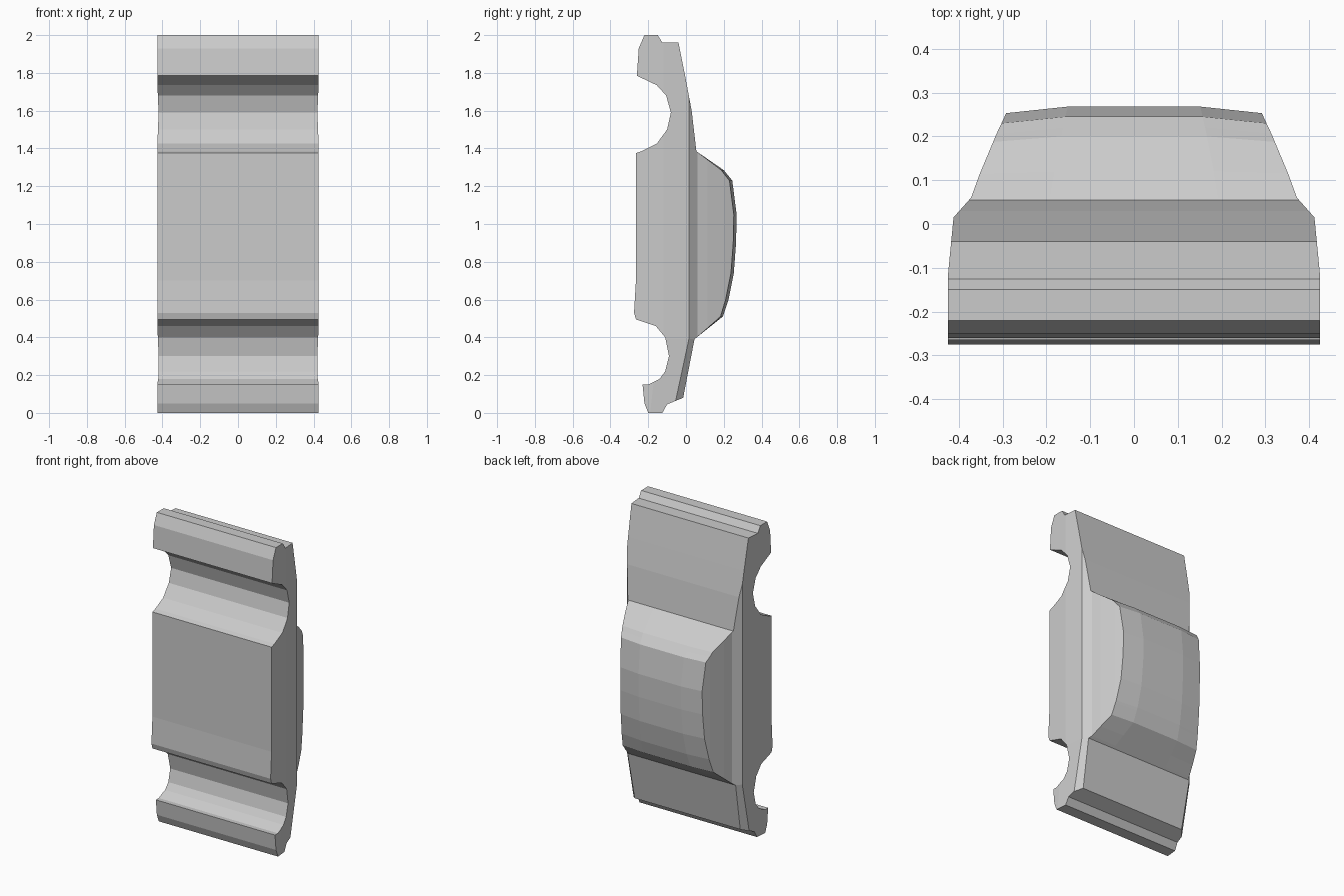
import bpy, bmesh
from mathutils import Vector

cube = bpy.data.objects.get("Cube")
if cube:
    bpy.data.objects.remove(cube, do_unlink=True)

HALF = 0.425

# Car silhouette (y, z): nose at the top, tail on the ground
NOSE = [(-0.22, 2), (-0.15, 2), (-0.125, 1.96), (-0.04, 1.96)]
HOOD = [(0, 1.76), (0.03, 1.6), (0.055, 1.385)]
CABIN = [(0.2, 1.285), (0.245, 1.23), (0.268, 1.05), (0.265, 0.9),
         (0.253, 0.74), (0.225, 0.6), (0.195, 0.51), (0.045, 0.39)]
TAIL = [(0.012, 0.22), (-0.015, 0.08), (-0.1, 0.045), (-0.125, 0), (-0.2, 0), (-0.22, 0.05), (-0.23, 0.15)]
REAR_ARCH = [(-0.2, 0.15), (-0.14, 0.18), (-0.11, 0.22), (-0.09, 0.3), (-0.11, 0.4), (-0.16, 0.46), (-0.265, 0.495)]
FLOOR = [(-0.275, 0.53), (-0.265, 0.7), (-0.265, 1.375)]
FRONT_ARCH = [(-0.235, 1.385), (-0.155, 1.425), (-0.1, 1.5), (-0.08, 1.59), (-0.105, 1.68),
              (-0.155, 1.735), (-0.26, 1.785), (-0.25, 1.93)]

# Half width of the body at each height above the floor (y, half width)
SIDES = [(-0.12, HALF), (0.015, 0.412), (0.06, 0.372), (0.12, 0.352), (0.22, 0.314), (0.27, 0.291)]


def half_width(y):
    if y <= SIDES[0][0]:
        return HALF
    for (y0, w0), (y1, w1) in zip(SIDES, SIDES[1:]):
        if y <= y1:
            return w0 + (w1 - w0) * (y - y0) / (y1 - y0)
    return SIDES[-1][1]


def shoulder_drop(z):
    # The shoulder crease follows the falling rear deck
    return 0.07 * min(1, max(0, (0.39 - z) / 0.31))


def cut(bm, point, normal):
    geom = bm.verts[:] + bm.edges[:] + bm.faces[:]
    bmesh.ops.bisect_plane(bm, geom=geom, plane_co=point, plane_no=normal, dist=1e-5)


bm = bmesh.new()
outline = NOSE + HOOD + CABIN + TAIL + REAR_ARCH + FLOOR + FRONT_ARCH
side = bm.faces.new([bm.verts.new((-HALF, y, z)) for y, z in outline])
swept = bmesh.ops.extrude_face_region(bm, geom=[side])
bmesh.ops.translate(bm, vec=(2 * HALF, 0, 0),
                    verts=[v for v in swept["geom"] if isinstance(v, bmesh.types.BMVert)])

# Crease lines on the sides and along the crowned roof
for x in (-0.22, 0.22):
    cut(bm, (x, 0, 0), (1, 0, 0))
cut(bm, (0, 0, 0.39), (0, 0, 1))
for v in bm.verts:
    v.co.y += shoulder_drop(v.co.z)
for y, _ in SIDES[:-1]:
    cut(bm, (0, y, 0), (0, 1, 0))

# Tumblehome of the sides, then the roof crown
for v in bm.verts:
    outer = abs(v.co.x) > 0.4
    y = v.co.y
    v.co.x *= half_width(y) / HALF
    v.co.y -= shoulder_drop(v.co.z)
    if outer:
        v.co.y -= 0.015 * min(1, max(0, (y - 0.065) / 0.16))

bmesh.ops.recalc_face_normals(bm, faces=bm.faces[:])
mesh = bpy.data.meshes.new("car_body")
bm.to_mesh(mesh)
bm.free()
body = bpy.data.objects.new("car_body", mesh)
bpy.context.collection.objects.link(body)

# Plain body colour
paint = bpy.data.materials.new("light_grey")
paint.use_nodes = True
grey = (0.6, 0.6, 0.6, 1)
paint.diffuse_color = grey
paint.node_tree.nodes["Principled BSDF"].inputs["Base Color"].default_value = grey
mesh.materials.append(paint)
